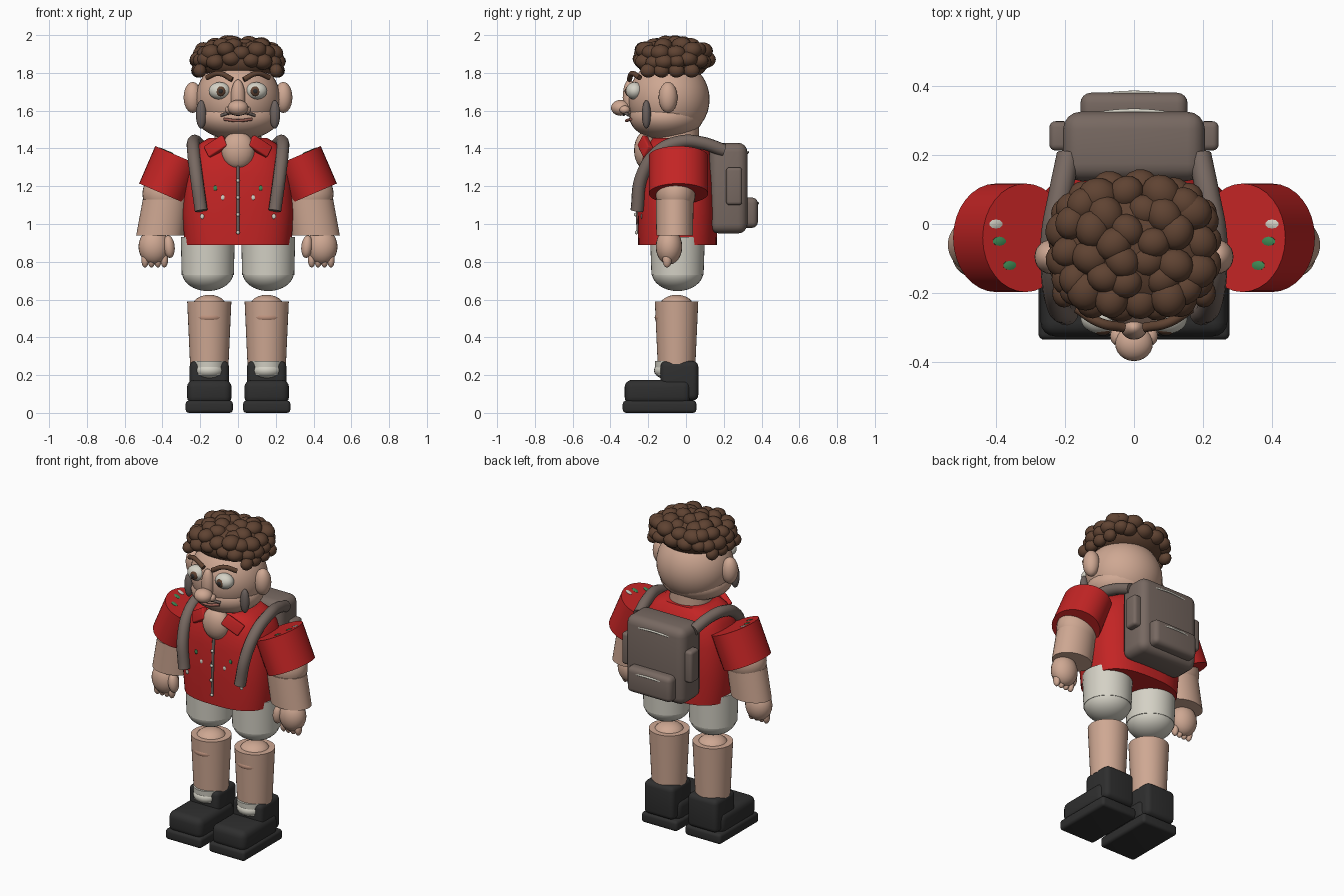
import bpy, bmesh, math, random
from mathutils import Matrix, Vector

random.seed(4)
old = bpy.data.objects.get("Cube")
if old:
    bpy.data.objects.remove(old, do_unlink=True)


def material(name, r, g, b):
    m = bpy.data.materials.new(name)
    m.use_nodes = True
    m.diffuse_color = (r, g, b, 1)
    bsdf = next(n for n in m.node_tree.nodes if n.type == 'BSDF_PRINCIPLED')
    bsdf.inputs["Base Color"].default_value = (r, g, b, 1)
    bsdf.inputs["Roughness"].default_value = 0.7
    return m


SKIN = material("skin", .62, .39, .29)
TAN = material("tanned skin", .50, .28, .20)
RED = material("shirt red", .55, .018, .018)
CREAM = material("cream", .66, .64, .56)
BLACK = material("shoe black", .028, .028, .028)
BROWN = material("hair brown", .115, .056, .032)
TAUPE = material("pack taupe", .185, .14, .12)
GREY = material("stubble grey", .15, .12, .11)
LIP = material("lip", .30, .11, .085)
GREEN = material("leaf green", .05, .25, .09)


def finish(ob, mat, angle=40):
    ob.data.materials.clear()
    ob.data.materials.append(mat)
    bpy.ops.object.select_all(action='DESELECT')
    ob.select_set(True)
    bpy.context.view_layer.objects.active = ob
    bpy.ops.object.shade_smooth_by_angle(angle=math.radians(angle))
    return ob


def from_bmesh(name, bm, mat):
    bmesh.ops.recalc_face_normals(bm, faces=bm.faces)
    me = bpy.data.meshes.new(name)
    bm.to_mesh(me)
    bm.free()
    ob = bpy.data.objects.new(name, me)
    bpy.context.collection.objects.link(ob)
    return finish(ob, mat)


def add_ball(bm, loc, rad, rot=(0, 0, 0), seg=24):
    mat = Matrix.LocRotScale(Vector(loc), None, None)
    for axis, a in zip("XYZ", rot):
        mat = mat @ Matrix.Rotation(a, 4, axis)
    mat = mat @ Matrix.Diagonal((*rad, 1))
    bmesh.ops.create_uvsphere(bm, u_segments=seg, v_segments=seg // 2, radius=1, matrix=mat)


def ball(name, loc, rad, mat, rot=(0, 0, 0), seg=24):
    bm = bmesh.new()
    add_ball(bm, loc, rad, rot, seg)
    return from_bmesh(name, bm, mat)


def box(name, loc, size, mat, bevel=.02, rot=(0, 0, 0)):
    bm = bmesh.new()
    bmesh.ops.create_cube(bm, size=1, matrix=Matrix.Diagonal((*size, 1)))
    bmesh.ops.bevel(bm, geom=bm.edges[:], offset=bevel, segments=4, profile=.5, affect='EDGES')
    ob = from_bmesh(name, bm, mat)
    ob.location, ob.rotation_euler = loc, rot
    return ob


def loft(name, rings, mat, power=2, n=40):
    """Stack of super-ellipse rings given as (z, cx, cy, rx, ry), capped."""
    bm = bmesh.new()
    loops = []
    for z, cx, cy, rx, ry in rings:
        loop = []
        for i in range(n):
            c, s = math.cos(math.tau * i / n), math.sin(math.tau * i / n)
            x = math.copysign(abs(c) ** (2 / power), c) * rx
            y = math.copysign(abs(s) ** (2 / power), s) * ry
            loop.append(bm.verts.new((cx + x, cy + y, z)))
        loops.append(loop)
    for a, b in zip(loops, loops[1:]):
        for i in range(n):
            bm.faces.new((a[i], a[(i + 1) % n], b[(i + 1) % n], b[i]))
    bm.faces.new(loops[0])
    bm.faces.new(loops[-1])
    return from_bmesh(name, bm, mat)


def tube(name, pts, r, mat):
    cu = bpy.data.curves.new(name, 'CURVE')
    cu.dimensions = '3D'
    cu.bevel_depth, cu.bevel_resolution, cu.use_fill_caps = r, 4, True
    sp = cu.splines.new('BEZIER')
    sp.bezier_points.add(len(pts) - 1)
    for p, co in zip(sp.bezier_points, pts):
        p.co = co
        p.handle_left_type = p.handle_right_type = 'AUTO'
    ob = bpy.data.objects.new(name, cu)
    bpy.context.collection.objects.link(ob)
    bpy.ops.object.select_all(action='DESELECT')
    ob.select_set(True)
    bpy.context.view_layer.objects.active = ob
    bpy.ops.object.convert(target='MESH')
    return finish(bpy.context.view_layer.objects.active, mat)


# Head and face
ball("head", (0, -.09, 1.66), (.225, .215, .215), SKIN, seg=40)
ball("jaw", (0, -.105, 1.565), (.218, .195, .12), SKIN, seg=32)
loft("neck", [(1.36, 0, -.05, .13, .12), (1.52, 0, -.05, .12, .12)], SKIN)
ball("nose_bridge", (0, -.3, 1.67), (.038, .035, .095), SKIN)
ball("nose_tip", (0, -.345, 1.615), (.055, .052, .042), SKIN)
tube("moustache", [(-.09, -.3, 1.575), (-.04, -.325, 1.587), (0, -.33, 1.58),
                   (.04, -.325, 1.587), (.09, -.3, 1.575)], .008, GREY)
tube("mouth", [(-.075, -.293, 1.555), (0, -.315, 1.547), (.075, -.293, 1.555)], .008, LIP)

# Hair: a cap covered in curls
ball("hair_cap", (0, -.07, 1.86), (.225, .19, .11), BROWN, seg=32)
bm = bmesh.new()
for z, scale, count in ((1.865, 1, 18), (1.915, .93, 16), (1.937, .62, 10), (1.95, .28, 5)):
    for i in range(count):
        a = math.tau * (i + .5 * random.random()) / count
        x = math.copysign(abs(math.cos(a)) ** .75, math.cos(a)) * .205 * scale
        y = math.copysign(abs(math.sin(a)) ** .75, math.sin(a)) * .17 * scale - .065
        r = random.uniform(.044, .054)
        add_ball(bm, (x, y, z + random.uniform(-.012, .01)), (r * 1.1, r, r * .85),
                 (0, 0, random.random() * 3), 16)
for s in (-1, 1):
    for y in (-.2, -.13, -.05, .03):
        add_ball(bm, (s * (.215 - .1 * abs(y + .07)), y, 1.812), (.035, .042, .037), seg=16)
from_bmesh("hair_curls", bm, BROWN)

# Shirt
loft("shirt", [(.89, 0, -.045, .282, .208), (1.06, 0, -.045, .298, .212),
               (1.25, 0, -.045, .285, .202), (1.36, 0, -.045, .255, .185),
               (1.42, 0, -.045, .215, .16), (1.455, 0, -.045, .155, .13)], RED, 2.7, 48)
ball("bare_chest", (0, -.215, 1.39), (.088, .06, .1), SKIN)
tube("placket", [(0, -.252, .95), (0, -.256, 1.06), (0, -.248, 1.2), (0, -.238, 1.33)], .009, GREY)
for z, y in ((.955, -.262), (1.05, -.267), (1.14, -.264), (1.23, -.257), (1.325, -.25)):
    ball("shirt_button", (0, y, z), (.01, .008, .01), CREAM, seg=12)

# Backpack
box("pack_body", (0, .225, 1.19), (.41, .2, .48), TAUPE, .05)
box("pack_pocket", (0, .335, 1.06), (.31, .09, .16), TAUPE, .03)
for z, y in ((1.1, .38), (1.37, .328)):
    tube("pack_zip", [(-.14, y - .012, z), (0, y, z + .01), (.14, y - .012, z)], .006, CREAM)

for s, side in ((-1, "right"), (1, "left")):
    # Face details
    ball(side + "_ear", (s * .24, -.095, 1.67), (.048, .05, .082), SKIN)
    ball(side + "_eye", (s * .097, -.272, 1.705), (.058, .046, .046), CREAM)
    ball(side + "_iris", (s * .092, -.306, 1.703), (.027, .016, .027), BROWN)
    ball(side + "_pupil", (s * .092, -.316, 1.703), (.014, .009, .014), BLACK)
    tube(side + "_eyebrow", [(s * .03, -.3, 1.765), (s * .1, -.285, 1.797),
                             (s * .165, -.245, 1.775)], .014, BROWN)
    ball(side + "_sideburn", (s * .195, -.21, 1.58), (.028, .024, .075), GREY)
    ball(side + "_nostril", (s * .045, -.325, 1.605), (.024, .028, .022), SKIN)

    # Collar, sleeve and printed flecks
    box(side + "_collar", (s * .115, -.215, 1.41), (.12, .035, .07), RED, .008, (-.3, s * .55, s * .3))
    sleeve = loft(side + "_sleeve", [(-.108, 0, 0, .135, .157), (.108, 0, 0, .135, .157)], RED, 2, 32)
    sleeve.location, sleeve.rotation_euler = (s * .357, -.04, 1.26), (0, -s * .408, 0)
    for x, y, z, mat in ((.4, .0, 1.396, CREAM), (.39, -.05, 1.392, GREEN), (.36, -.12, 1.379, GREEN)):
        ball("sleeve_fleck", (s * x, y, z), (.022, .014, .004), mat, (0, -s * .408, 0), 10)
    for x, y, z, mat in ((.12, -.247, 1.19, GREEN), (.08, -.249, 1.14, CREAM), (.19, -.236, 1.04, CREAM)):
        ball("shirt_fleck", (s * x, y, z), (.011, .004, .014), mat, seg=10)

    # Arm and hand
    ball(side + "_elbow", (s * .378, -.055, 1.16), (.128, .105, .12), SKIN, seg=32)
    loft(side + "_forearm", [(.94, s * .413, -.06, .126, .097), (1.13, s * .382, -.06, .122, .1)], SKIN)
    ball(side + "_palm", (s * .445, -.09, .88), (.082, .07, .095), SKIN)
    ball(side + "_thumb", (s * .365, -.12, .88), (.03, .035, .06), SKIN, (0, s * .1, 0))
    for i in range(4):
        ball(side + "_finger", (s * (.39 + .034 * i), -.1, .812), (.02, .024, .043), SKIN, seg=16)

    # Strap and side pocket
    tube(side + "_strap", [(s * .19, .2, 1.39), (s * .215, .08, 1.43), (s * .235, -.03, 1.435),
                           (s * .235, -.15, 1.38), (s * .22, -.235, 1.25), (s * .195, -.26, 1.07)],
         .034, TAUPE)
    box(side + "_pack_side_pocket", (s * .215, .255, 1.2), (.06, .085, .2), TAUPE, .018)

    # Shorts
    loft(side + "_shorts", [(.73, s * .16, -.045, .138, .138), (.93, s * .16, -.045, .143, .145)], CREAM)
    ball(side + "_shorts_cuff", (s * .16, -.045, .745), (.137, .137, .1), CREAM, seg=32)

    # Leg
    loft(side + "_leg", [(.26, s * .152, -.05, .102, .1), (.59, s * .152, -.05, .117, .115)], SKIN)
    ball(side + "_knee", (s * .152, -.05, .565), (.09, .09, .06), SKIN)
    ball(side + "_knee_patch", (s * .152, -.1, .505), (.08, .066, .035), TAN)

    # Sock and shoe
    ball(side + "_sock_fold", (s * .152, -.085, .225), (.083, .085, .05), CREAM)
    loft(side + "_sock", [(.2, s * .152, -.075, .082, .085), (.275, s * .152, -.075, .088, .09)], CREAM)
    box(side + "_shoe_ankle", (s * .152, -.035, .17), (.208, .2, .21), BLACK, .03)
    box(side + "_shoe_toe", (s * .152, -.15, .11), (.236, .35, .13), BLACK, .04)
    box(side + "_shoe_sole", (s * .152, -.14, .0325), (.25, .39, .065), BLACK, .018)
